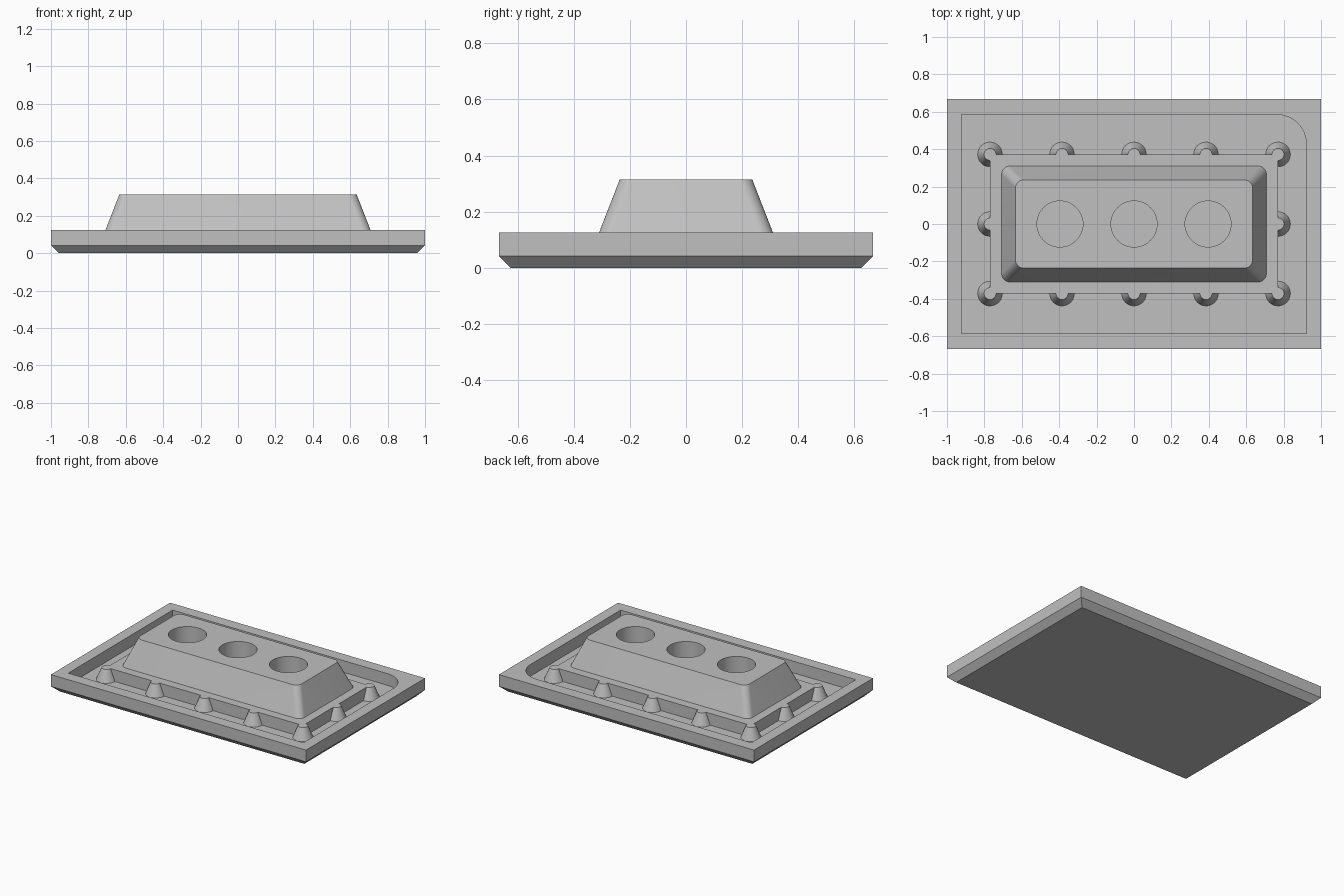
import bpy, bmesh
from math import sin, cos, pi, radians

cube = bpy.data.objects.get("Cube")
if cube:
    bpy.data.objects.remove(cube, do_unlink=True)

grey = bpy.data.materials.new("light_grey")
grey.use_nodes = True
colour = (0.53, 0.53, 0.53, 1)
grey.diffuse_color = colour
grey.node_tree.nodes["Principled BSDF"].inputs["Base Color"].default_value = colour

FLOOR, RIM, TOP = 0.042, 0.125, 0.315


def circle(cx, cy, r, n=48):
    return [(cx + r * cos(2 * pi * i / n), cy + r * sin(2 * pi * i / n)) for i in range(n)]


def rectangle(hx, hy, radii=(0, 0, 0, 0), n=12):
    """Outline running anticlockwise from the +x +y corner, each corner with its own radius."""
    pts = []
    for k, ((sx, sy), r) in enumerate(zip(((1, 1), (-1, 1), (-1, -1), (1, -1)), radii)):
        for i in range(n + 1 if r else 1):
            a = (k + i / n) * pi / 2
            pts.append((sx * (hx - r) + r * cos(a), sy * (hy - r) + r * sin(a)) if r
                       else (sx * hx, sy * hy))
    return pts


def ring(bm, pts, z):
    return [bm.verts.new((x, y, z)) for x, y in pts]


def loft(bm, *rings):
    for a, b in zip(rings, rings[1:]):
        for i in range(len(a)):
            j = (i + 1) % len(a)
            bm.faces.new((a[i], a[j], b[j], b[i]))


def cap(bm, *rings):
    """Flat face bounded by the first ring, with the other rings as holes."""
    edges = [bm.edges.get((r[i - 1], r[i])) for r in rings for i in range(len(r))]
    bmesh.ops.triangle_fill(bm, edges=edges, use_beauty=True)


def finish(bm, name):
    bmesh.ops.recalc_face_normals(bm, faces=bm.faces[:])
    mesh = bpy.data.meshes.new(name)
    bm.to_mesh(mesh)
    bm.free()
    mesh.materials.append(grey)
    obj = bpy.data.objects.new(name, mesh)
    bpy.context.collection.objects.link(obj)
    bpy.ops.object.select_all(action='DESELECT')
    obj.select_set(True)
    bpy.context.view_layer.objects.active = obj
    bpy.ops.object.shade_smooth_by_angle(angle=radians(25))


def solid(name, *sections):
    bm = bmesh.new()
    rings = [ring(bm, pts, z) for pts, z in sections]
    loft(bm, *rings)
    cap(bm, rings[0])
    cap(bm, rings[-1])
    finish(bm, name)


# Tray: bevelled underside, raised rim, recess with one rounded corner
outer = rectangle(1, 0.667)
recess = rectangle(0.922, 0.585, (0.16, 0, 0, 0))
solid_sections = ((rectangle(0.958, 0.625), 0), (outer, FLOOR), (outer, RIM))
bm = bmesh.new()
shell = [ring(bm, pts, z) for pts, z in solid_sections]
well = [ring(bm, recess, z) for z in (RIM, FLOOR)]
loft(bm, *shell)
loft(bm, *well)
cap(bm, shell[0])
cap(bm, shell[-1], well[0])
cap(bm, well[-1])
finish(bm, "tray")

# Raised plate inside the recess
plate = rectangle(0.77, 0.372)
solid("plate", (plate, FLOOR), (plate, RIM))

# Tapered block with three round sockets
bm = bmesh.new()
low = ring(bm, rectangle(0.708, 0.31, (0.045,) * 4), RIM)
high = ring(bm, rectangle(0.634, 0.236, (0.045,) * 4), TOP)
loft(bm, low, high)
sockets = [[ring(bm, circle(x, 0, 0.123), z) for z in (RIM, TOP)] for x in (-0.396, 0, 0.396)]
for s in sockets:
    loft(bm, *s)
cap(bm, low, *[s[0] for s in sockets])
cap(bm, high, *[s[1] for s in sockets])
finish(bm, "tapered_block")

# Conical studs around the edge of the plate
spots = [(x * 0.385, s * 0.372) for s in (-1, 1) for x in range(-2, 3)]
spots += [(-0.77, 0), (0.77, 0)]
for x, y in spots:
    solid("stud", (circle(x, y, 0.066, 32), FLOOR), (circle(x, y, 0.032, 32), RIM))
